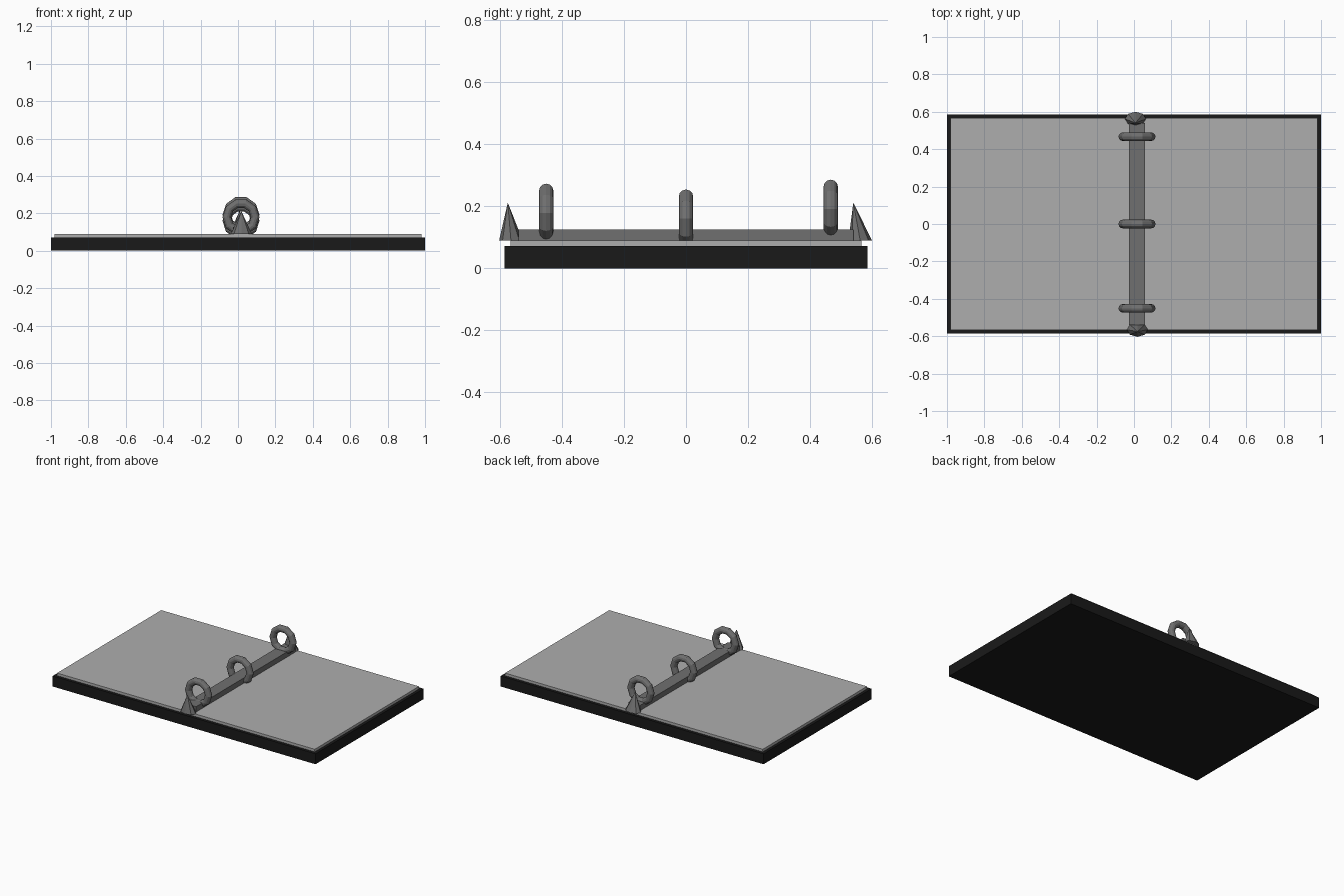
import bpy, math

if "Cube" in bpy.data.objects:
    bpy.data.objects.remove(bpy.data.objects["Cube"])


def paint(obj, name, rgb):
    mat = bpy.data.materials.get(name) or bpy.data.materials.new(name)
    mat.diffuse_color = (*rgb, 1)
    mat.use_nodes = True
    mat.node_tree.nodes["Principled BSDF"].inputs["Base Color"].default_value = mat.diffuse_color
    obj.data.materials.append(mat)


def box(name, x, y, z):
    """Box from (min, max) ranges on each axis."""
    bpy.ops.mesh.primitive_cube_add(size=1, location=[sum(r) / 2 for r in (x, y, z)])
    obj = bpy.context.object
    obj.name = name
    obj.scale = [r[1] - r[0] for r in (x, y, z)]
    bpy.ops.object.transform_apply(location=False, rotation=False)
    return obj


# Base slab and inset top panel
base = box("base_slab", (-1, 1), (-0.586, 0.586), (0, 0.072))
paint(base, "black", (0.01, 0.01, 0.01))
panel = box("top_panel", (-0.98, 0.98), (-0.566, 0.566), (0.072, 0.09))
paint(panel, "light_grey", (0.42, 0.42, 0.42))

# Raised spine across the panel
spine = box("spine_bar", (-0.027, 0.059), (-0.54, 0.54), (0.085, 0.126))
paint(spine, "dark_grey", (0.16, 0.16, 0.16))

# Standing rings along the spine
for i, (y, z) in enumerate([(-0.451, 0.179), (0, 0.160), (0.467, 0.192)]):
    bpy.ops.mesh.primitive_torus_add(
        major_segments=10, minor_segments=12, major_radius=0.076, minor_radius=0.023,
        location=(0.016, y, z), rotation=(math.pi / 2, 0, 0))
    ring = bpy.context.object
    ring.name = f"ring_{i + 1}"
    paint(ring, "dark_grey", (0.16, 0.16, 0.16))

# Leaning spikes at both ends of the spine
for name, x, y, lean in (("front_spike", 0.018, -0.565, -0.010),
                         ("back_spike", 0.008, 0.562, -0.022)):
    bpy.ops.mesh.primitive_cone_add(vertices=8, radius1=1, radius2=0, depth=1, location=(x, y, 0.151))
    spike = bpy.context.object
    spike.name = name
    for v in spike.data.vertices:
        tip = v.co.z > 0
        v.co = (v.co.x * 0.056, v.co.y * 0.038 + (lean if tip else 0), v.co.z * 0.122)
    paint(spike, "dark_grey", (0.16, 0.16, 0.16))
